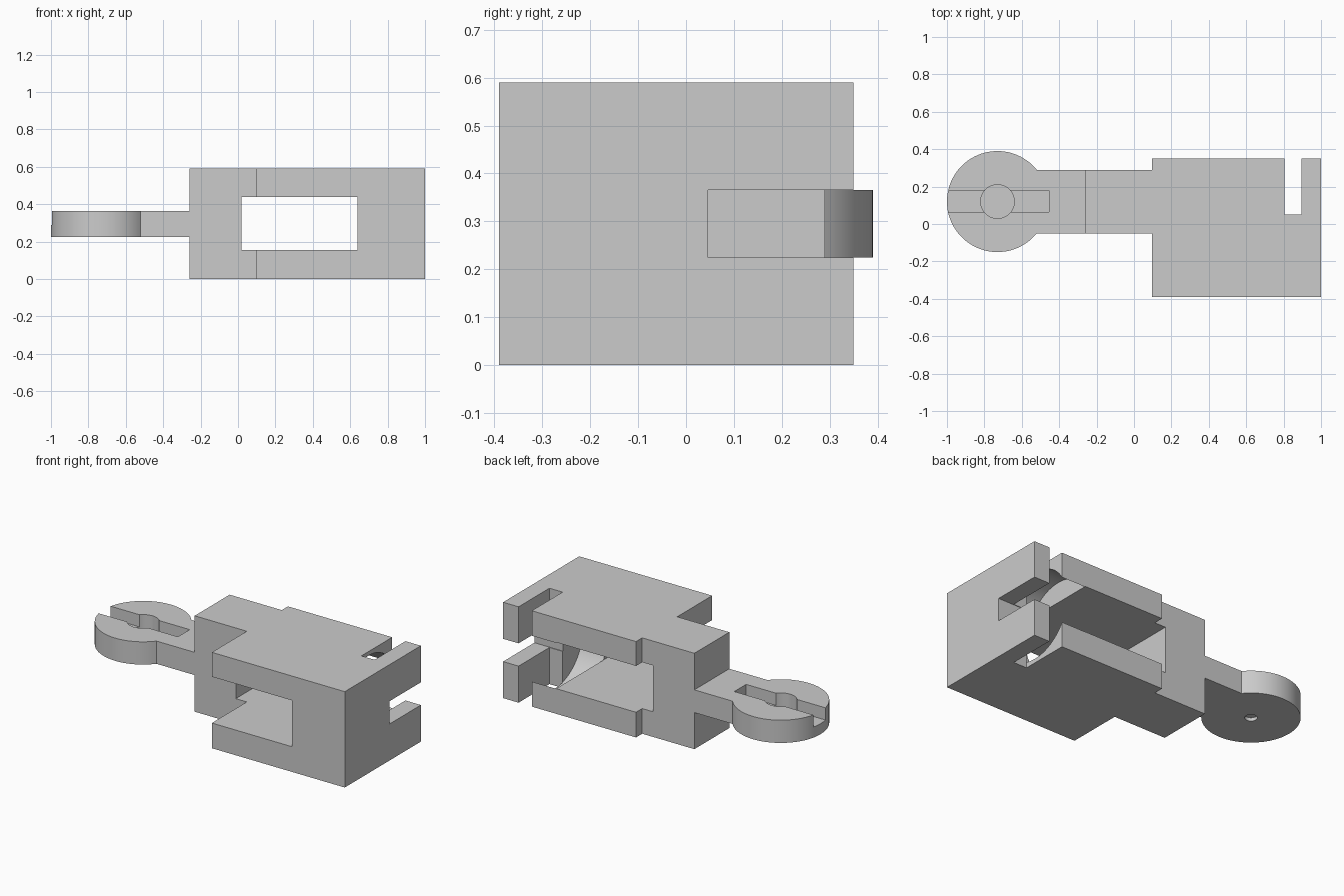
import bpy, bmesh, math
from mathutils import Matrix

cube = bpy.data.objects.get("Cube")
if cube:
    bpy.data.objects.remove(cube, do_unlink=True)

grey = bpy.data.materials.new("light grey")
grey.use_nodes = True
GREY = (0.6, 0.6, 0.6, 1)
grey.diffuse_color = GREY
grey.node_tree.nodes["Principled BSDF"].inputs["Base Color"].default_value = GREY


def finish(bm, name):
    bmesh.ops.recalc_face_normals(bm, faces=bm.faces)
    mesh = bpy.data.meshes.new(name)
    bm.to_mesh(mesh)
    bm.free()
    mesh.materials.append(grey)
    obj = bpy.data.objects.new(name, mesh)
    bpy.context.collection.objects.link(obj)
    return obj


def extrude(name, outline, z0, z1):
    bm = bmesh.new()
    face = bm.faces.new([bm.verts.new((x, y, z0)) for x, y in outline])
    top = bmesh.ops.extrude_face_region(bm, geom=[face])["geom"]
    verts = [v for v in top if isinstance(v, bmesh.types.BMVert)]
    bmesh.ops.translate(bm, verts=verts, vec=(0, 0, z1 - z0))
    return finish(bm, name)


def box(name, x0, x1, y0, y1, z0, z1):
    return extrude(name, [(x0, y0), (x1, y0), (x1, y1), (x0, y1)], z0, z1)


def cylinder(name, centre, radius, depth, axis="Z"):
    bm = bmesh.new()
    turn = Matrix.Rotation(math.pi / 2, 4, "Y") if axis == "X" else Matrix()
    bmesh.ops.create_cone(bm, cap_ends=True, segments=96, radius1=radius,
                          radius2=radius, depth=depth,
                          matrix=Matrix.Translation(centre) @ turn)
    return finish(bm, name)


def cut(target, cutters):
    bpy.context.view_layer.objects.active = target
    for cutter in cutters:
        mod = target.modifiers.new("cut", "BOOLEAN")
        mod.operation, mod.solver, mod.object = "DIFFERENCE", "EXACT", cutter
        bpy.ops.object.modifier_apply(modifier=mod.name)
        bpy.data.objects.remove(cutter, do_unlink=True)


def smooth(obj):
    bpy.ops.object.select_all(action="DESELECT")
    obj.select_set(True)
    bpy.context.view_layer.objects.active = obj
    bpy.ops.object.shade_smooth_by_angle(angle=math.radians(30))


# Housing: wide block with a narrower neck
TAB_LOW, TAB_HIGH = -0.05, 0.29
MID_Y, MID_Z, RADIUS = 0.12, 0.295, 0.27
housing = extrude("housing", [
    (-0.26, TAB_LOW), (0.095, TAB_LOW), (0.095, -0.39), (1, -0.39),
    (1, 0.35), (0.095, 0.35), (0.095, TAB_HIGH), (-0.26, TAB_HIGH)], 0, 0.59)
cut(housing, [
    box("window_cutter", 0.02, 0.64, -0.6, 0.6, 0.155, 0.44),
    cylinder("pocket_cutter", (0.7225, MID_Y, MID_Z), RADIUS, 0.167, "X"),
    box("slot_cutter", 0.805, 0.895, 0.05, 0.6, -0.2, 0.8),
    box("notch_cutter", 0.78, 1.2, 0.046, 0.6, 0.225, 0.365),
])
smooth(housing)

# Arm: round disc joined to a flat tab
HUB_X = -0.73
start = math.asin((TAB_HIGH - MID_Y) / RADIUS)
STEPS = 72
outline = [(-0.26, TAB_LOW), (-0.26, TAB_HIGH)]
for i in range(STEPS + 1):
    a = start + (2 * math.pi - 2 * start) * i / STEPS
    outline.append((HUB_X + RADIUS * math.cos(a), MID_Y + RADIUS * math.sin(a)))
arm = extrude("disc_arm", outline, 0.225, 0.365)

# Keyway, hub recess and small dimple underneath
cut(arm, [
    box("keyway_cutter", -1.2, -0.455, 0.065, 0.18, 0.29, 0.5),
    cylinder("hub_cutter", (HUB_X, MID_Y, 0.37), 0.09, 0.19),
    cylinder("dimple_cutter", (HUB_X, MID_Y, 0.22), 0.035, 0.05),
])
smooth(arm)
